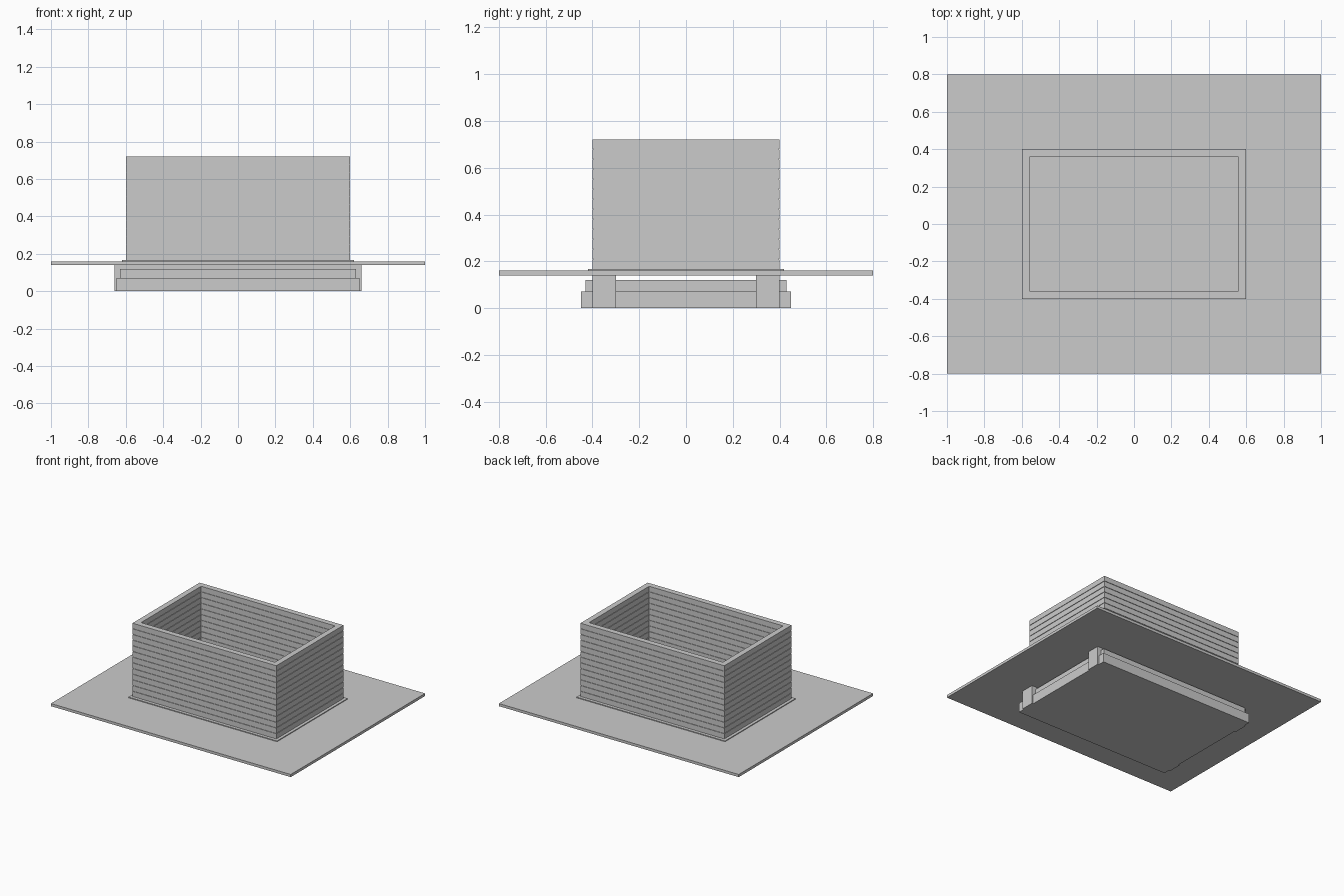
import bpy, bmesh

if "Cube" in bpy.data.objects:
    bpy.data.objects.remove(bpy.data.objects["Cube"])


def box(name, x, y, z0, z1, cy=0.0):
    """Box with half sizes x, y between heights z0 and z1."""
    bm = bmesh.new()
    bmesh.ops.create_cube(bm, size=1)
    for v in bm.verts:
        v.co = (v.co.x * 2 * x, cy + v.co.y * 2 * y, z1 if v.co.z > 0 else z0)
    return finish(name, bm)


def ring(name, x, y, t, z0, z1):
    """Rectangular frame with outer half sizes x, y and wall thickness t."""
    bm = bmesh.new()
    corners = ((-1, -1), (1, -1), (1, 1), (-1, 1))
    loops = [[bm.verts.new((sx * (x - d), sy * (y - d), z)) for sx, sy in corners]
             for d, z in ((0, z0), (0, z1), (t, z1), (t, z0))]
    for a, b in zip(loops, loops[1:] + loops[:1]):
        for i in range(4):
            j = (i + 1) % 4
            bm.faces.new((a[i], a[j], b[j], b[i]))
    return finish(name, bm)


def finish(name, bm):
    bmesh.ops.recalc_face_normals(bm, faces=bm.faces)
    mesh = bpy.data.meshes.new(name)
    bm.to_mesh(mesh)
    bm.free()
    ob = bpy.data.objects.new(name, mesh)
    bpy.context.collection.objects.link(ob)
    return ob


# Stepped base under the deck
box("base_lower_step", 0.65, 0.45, 0.0, 0.07)
box("base_upper_step", 0.63, 0.43, 0.07, 0.12)

# Two long bearers carrying the deck
for side, s in (("front", -1), ("back", 1)):
    box(side + "_bearer", 0.66, 0.05, 0.0, 0.14, cy=s * 0.35)

# Deck plate and the thin trim around the wall foot
box("deck_plate", 1.0, 0.8, 0.14, 0.16)
ring("wall_foot_trim", 0.62, 0.42, 0.06, 0.16, 0.166)

# Wall of stacked courses with shallow recessed joints
courses, bottom, top, joint = 13, 0.164, 0.72, 0.004
pitch = (top - bottom) / courses
for i in range(courses):
    z = bottom + i * pitch
    ring(f"wall_course_{i + 1}", 0.6, 0.4, 0.042, z + joint, z + pitch)
ring("wall_core", 0.596, 0.396, 0.034, 0.16, 0.715)
